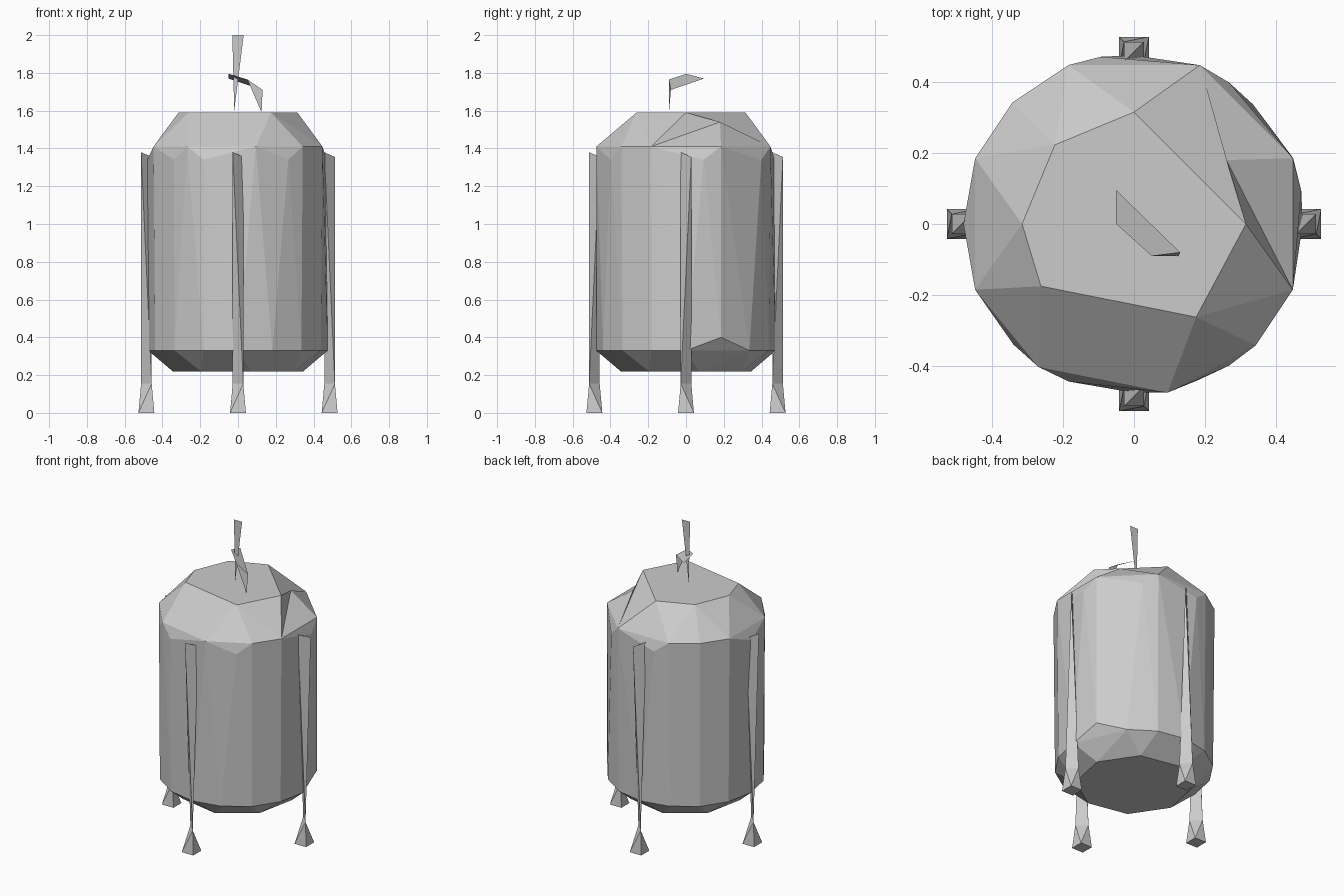
import bpy, bmesh
from math import cos, sin, pi

cube = bpy.data.objects.get("Cube")
if cube:
    bpy.data.objects.remove(cube)

grey = bpy.data.materials.new("plain_grey")
grey.use_nodes = True
COLOUR = (0.6, 0.6, 0.6, 1)
grey.diffuse_color = COLOUR
grey.node_tree.nodes["Principled BSDF"].inputs["Base Color"].default_value = COLOUR


def finish(name, bm):
    mesh = bpy.data.meshes.new(name)
    bm.to_mesh(mesh)
    bm.free()
    mesh.materials.append(grey)
    obj = bpy.data.objects.new(name, mesh)
    bpy.context.collection.objects.link(obj)
    return obj


def hull(bm):
    bmesh.ops.convex_hull(bm, input=bm.verts[:])
    loose = [v for v in bm.verts if not v.link_faces]
    bmesh.ops.delete(bm, geom=loose, context='VERTS')
    bmesh.ops.recalc_face_normals(bm, faces=bm.faces[:])


def ring(bm, radius, z, steps):
    """Points on a circle, placed at chosen steps out of 32."""
    return {s: bm.verts.new((radius * cos(s * pi / 16), radius * sin(s * pi / 16), z))
            for s in steps}


# Faceted tank body with chamfered ends
bm = bmesh.new()
ring(bm, 0.352, 0.22, range(1, 32, 4))
ring(bm, 0.475, 0.33, [s for s in range(0, 32, 2) if s != 2])
ring(bm, 0.485, 0.40, [2])
ring(bm, 0.48, 1.34, [1, 5, 9, 16, 20, 22, 27])
rim = ring(bm, 0.484, 1.41, [2, 6, 10, 12, 14, 18, 21, 25, 28, 30])
top = ring(bm, 0.315, 1.59, [0, 8, 12, 16, 19, 27])
hull(bm)

# Dent on one side of the shoulder
edge = bm.edges.get((top[0], rim[2]))
if edge:
    sides = [(f, [v for v in f.verts if v not in edge.verts][0]) for f in edge.link_faces]
    dent = bmesh.utils.edge_split(edge, top[0], 0.5)[1]
    dent.co = (0.26, 0.18, 1.54)
    for face, opposite in sides:
        bmesh.utils.face_split(face, dent, opposite)
finish("tank_body", bm)

# Four twisted legs with flared feet
W, F, R = 0.028, 0.042, 0.485
for name, cx, cy in (("front", 0, -R), ("back", 0, R), ("left", R, 0), ("right", -R, 0)):
    bm = bmesh.new()
    for x, y, z in ((-W, -W, 1.38), (W, W, 1.355), (-W, W, 0.15), (W, -W, 0.15)):
        bm.verts.new((cx + x, cy + y, z))
    hull(bm)
    finish(name + "_leg", bm)

    bm = bmesh.new()
    for x in (-1, 1):
        for y in (-1, 1):
            bm.verts.new((cx + F * x, cy + F * y, 0))
        bm.verts.new((cx + W * x, cy - W * x, 0.155))
    hull(bm)
    finish(name + "_foot", bm)


def sheet(name, points):
    bm = bmesh.new()
    bm.faces.new([bm.verts.new(p) for p in points])
    finish(name, bm)


# Thin mast and bent handle on the lid
sheet("mast", [(-0.03, 0, 2), (-0.02, 0, 1.6), (0.03, 0, 2)])
A, B = (0.05, -0.09, 1.765), (0.13, -0.08, 1.71)
sheet("handle_plate", [(-0.05, 0, 1.795), A, B, (-0.05, 0.095, 1.77)])
sheet("handle_support", [A, (0.125, -0.09, 1.59), B])
